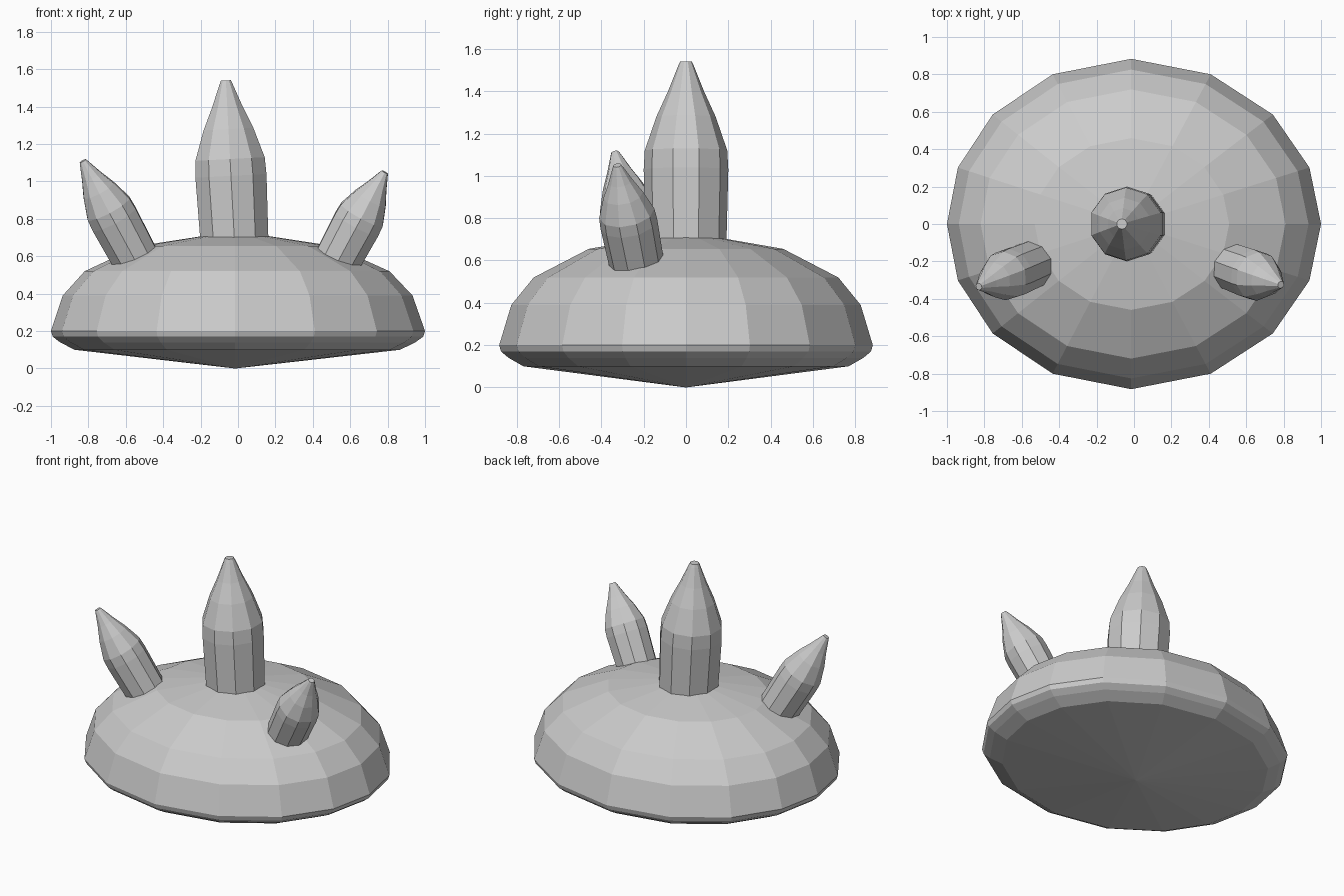
import bpy, bmesh, math
from mathutils import Vector

if "Cube" in bpy.data.objects:
    bpy.data.objects.remove(bpy.data.objects["Cube"])

# One plain grey
grey = bpy.data.materials.new("plain_grey")
grey.use_nodes = True
colour = (0.6, 0.6, 0.6, 1)
grey.diffuse_color = colour
grey.node_tree.nodes["Principled BSDF"].inputs["Base Color"].default_value = colour


def lathe(name, profile, angles):
    """Flat-faced solid turned about z from (radius, height) pairs."""
    bm = bmesh.new()
    rings = []
    for r, z in profile:
        if r == 0:
            rings.append([bm.verts.new((0, 0, z))] * len(angles))
        else:
            rings.append([bm.verts.new((r * math.cos(a), r * math.sin(a), z)) for a in angles])
    n = len(angles)
    for low, high in zip(rings, rings[1:]):
        for i in range(n):
            j = (i + 1) % n
            corners = dict.fromkeys((low[i], low[j], high[j], high[i]))
            bm.faces.new(list(corners))
    for ring, (r, z) in ((rings[0], profile[0]), (rings[-1], profile[-1])):
        if r > 0:
            bm.faces.new(ring)
    bmesh.ops.recalc_face_normals(bm, faces=bm.faces)
    mesh = bpy.data.meshes.new(name)
    bm.to_mesh(mesh)
    bm.free()
    mesh.materials.append(grey)
    obj = bpy.data.objects.new(name, mesh)
    bpy.context.collection.objects.link(obj)
    return obj


# Domed oval body with a shallow cone underneath
quarter = [0, 20, 41.5, 65]
half = quarter + [90] + [180 - a for a in reversed(quarter[1:])]
body_angles = [math.radians(a + turn) for turn in (0, 180) for a in half]
body = lathe("body", [(0, 0), (0.87, 0.1), (0.95, 0.14), (0.99, 0.17), (1, 0.2),
                      (0.935, 0.39), (0.815, 0.52), (0.52, 0.655), (0, 0.735)], body_angles)
for v in body.data.vertices:
    v.co.y *= 0.883
    v.co.x -= 0.015 * (1 - v.co.x ** 2)

# Spikes: straight shaft, rounded shoulder, tapering tip
spike_profile = [(0.19, -0.06), (0.2, 0.33), (0.195, 0.42), (0.14, 0.58),
                 (0.085, 0.7), (0.037, 0.82), (0.028, 0.84)]
spike_angles = [math.radians(18 + 36 * i) for i in range(10)]


def spike(name, base, tip, width):
    base, tip = Vector(base), Vector(tip)
    axis = tip - base
    stretch = axis.length / spike_profile[-1][1]
    obj = lathe(name, [(r * width, z * stretch) for r, z in spike_profile], spike_angles)
    obj.location = base
    obj.rotation_mode = 'QUATERNION'
    obj.rotation_quaternion = Vector((0, 0, 1)).rotation_difference(axis)


spike("centre_spike", (-0.02, 0, 0.7), (-0.065, 0, 1.54), 1)
spike("left_spike", (0.54, -0.235, 0.595), (0.785, -0.325, 1.05), 0.68)
spike("right_spike", (-0.555, -0.22, 0.6), (-0.83, -0.335, 1.11), 0.68)
